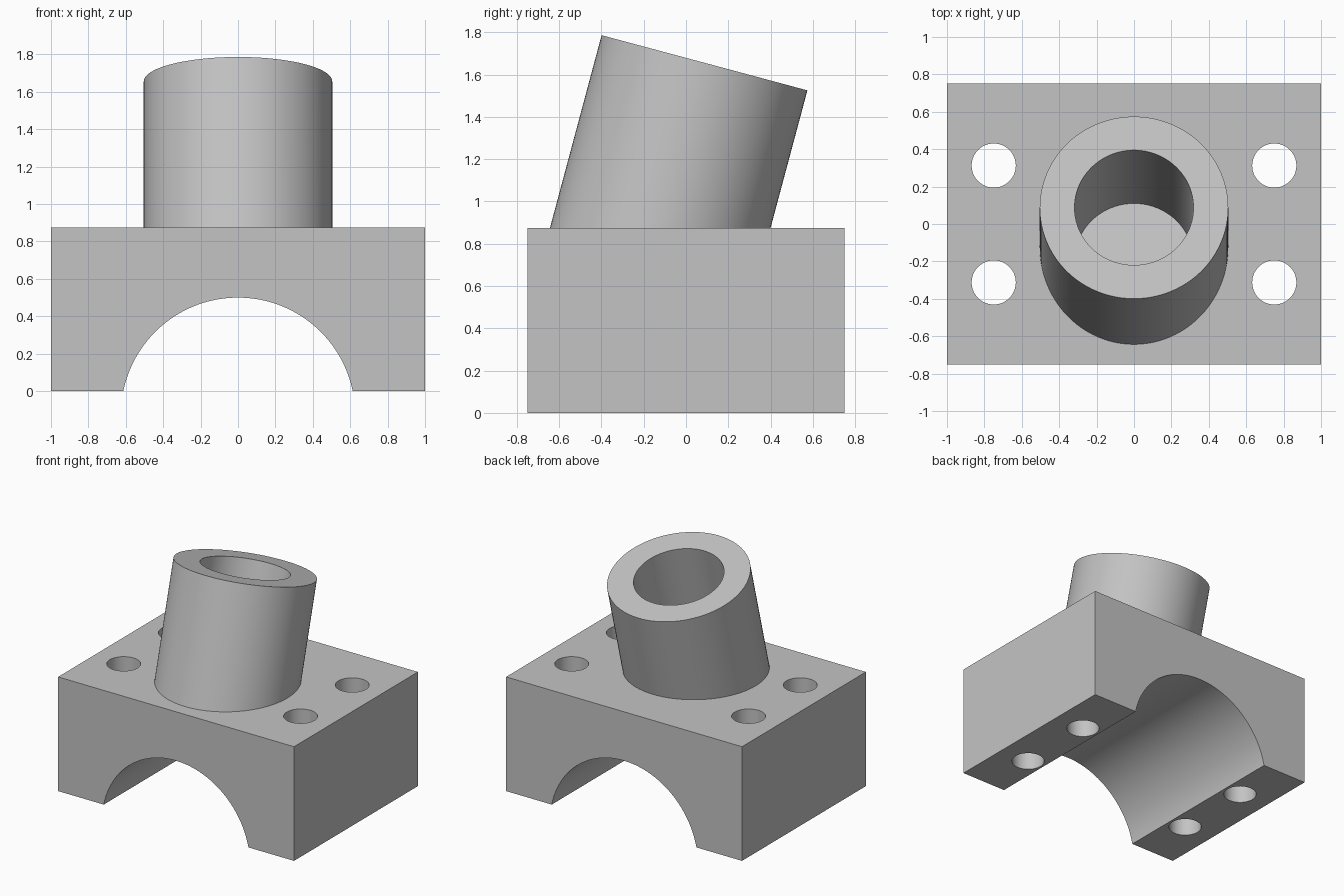
import bpy
import math
from mathutils import Matrix, Vector

default = bpy.data.objects.get("Cube")
if default:
    bpy.data.objects.remove(default, do_unlink=True)

grey = bpy.data.materials.new("light grey")
grey.use_nodes = True
grey.diffuse_color = (0.55, 0.55, 0.55, 1)
grey.node_tree.nodes["Principled BSDF"].inputs["Base Color"].default_value = grey.diffuse_color

HEIGHT = 0.875
TILT = math.radians(15)
AXIS = Vector((0, math.sin(TILT), math.cos(TILT)))
TUBE_TOP = Vector((0, 0.0875, 1.656))


def rod(name, radius, start, end, sides=96):
    """Cylinder running between two points."""
    start, end = Vector(start), Vector(end)
    span = end - start
    turn = span.to_track_quat('Z', 'Y').to_euler()
    bpy.ops.mesh.primitive_cylinder_add(vertices=sides, radius=radius, depth=span.length,
                                        location=(start + end) / 2, rotation=turn)
    obj = bpy.context.object
    obj.name = name
    obj.data.materials.append(grey)
    return obj


def combine(target, other, operation):
    """Apply an exact boolean and remove the helper."""
    mod = target.modifiers.new(operation.lower(), 'BOOLEAN')
    mod.operation = operation
    mod.solver = 'EXACT'
    mod.object = other
    bpy.context.view_layer.objects.active = target
    bpy.ops.object.modifier_apply(modifier=mod.name)
    bpy.data.objects.remove(other, do_unlink=True)


# Base block
bpy.ops.mesh.primitive_cube_add(size=1)
body = bpy.context.object
body.name = "saddle_block_with_tube"
body.data.transform(Matrix.Translation((0, 0, HEIGHT / 2)) @ Matrix.Diagonal((2, 1.5, HEIGHT, 1)))
body.data.materials.append(grey)

# Tilted tube joined to the block
combine(body, rod("tube", 0.504, TUBE_TOP - AXIS * 0.96, TUBE_TOP), 'UNION')

# Blind bore down the tube
combine(body, rod("bore", 0.318, TUBE_TOP - AXIS * 1.1, TUBE_TOP + AXIS * 0.2), 'DIFFERENCE')

# Arched channel from front to back
combine(body, rod("arch", 0.626, (0, -1, -0.126), (0, 1, -0.126), 160), 'DIFFERENCE')

# Four bolt holes
for x in (-0.75, 0.75):
    for y in (-0.3125, 0.3125):
        combine(body, rod("bolt_hole", 0.118, (x, y, -0.1), (x, y, 1), 64), 'DIFFERENCE')

# Smooth round walls, crisp edges
bpy.ops.object.select_all(action='DESELECT')
body.select_set(True)
bpy.context.view_layer.objects.active = body
bpy.ops.object.shade_smooth_by_angle(angle=math.radians(30))
